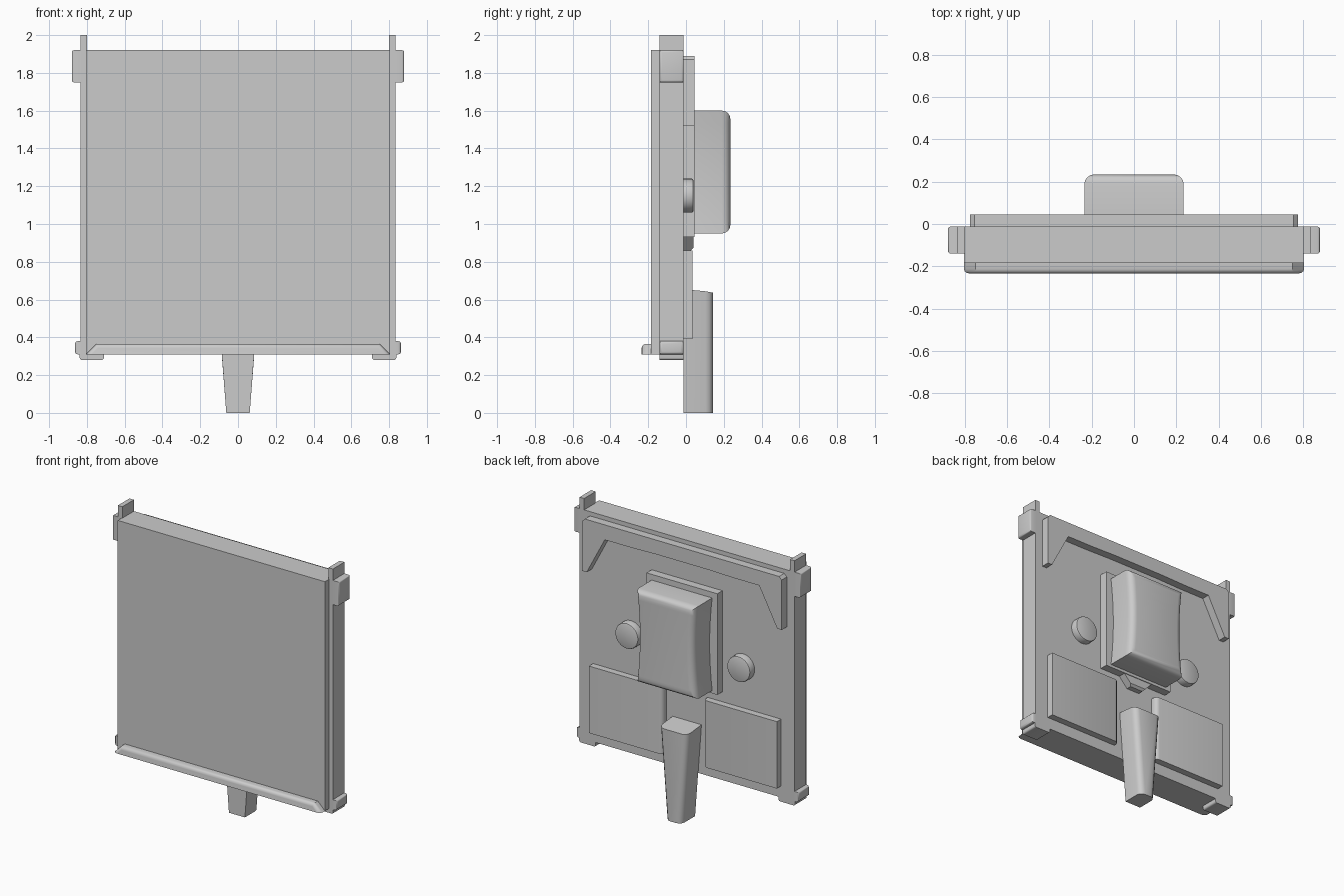
import bpy
import bmesh
from mathutils import Matrix, Vector

cube = bpy.data.objects.get("Cube")
if cube:
    bpy.data.objects.remove(cube, do_unlink=True)

grey = bpy.data.materials.new("plain_grey")
grey.use_nodes = True
grey.diffuse_color = (0.6, 0.6, 0.6, 1)
grey.node_tree.nodes["Principled BSDF"].inputs["Base Color"].default_value = (0.6, 0.6, 0.6, 1)


def finish(name, bm, bevel, pick, segments):
    """Bevel the picked edges and turn the mesh into a shaded object."""
    bmesh.ops.recalc_face_normals(bm, faces=bm.faces)
    if bevel:
        edges = [e for e in bm.edges if pick(*((e.verts[0].co + e.verts[1].co) / 2))]
        bmesh.ops.bevel(bm, geom=edges, offset=bevel, segments=segments,
                        profile=0.5, affect='EDGES', clamp_overlap=True)
    mesh = bpy.data.meshes.new(name)
    bm.to_mesh(mesh)
    bm.free()
    mesh.materials.append(grey)
    obj = bpy.data.objects.new(name, mesh)
    bpy.context.collection.objects.link(obj)
    bpy.ops.object.select_all(action='DESELECT')
    obj.select_set(True)
    bpy.context.view_layer.objects.active = obj
    bpy.ops.object.shade_smooth_by_angle(angle=0.6)
    return obj


def prism(name, outline, y0, y1, bevel=0, pick=None, segments=3):
    """Extrude an x-z outline from y0 to y1."""
    bm = bmesh.new()
    face = bm.faces.new([bm.verts.new((x, y0, z)) for x, z in outline])
    new = bmesh.ops.extrude_face_region(bm, geom=[face])["geom"]
    bmesh.ops.translate(bm, vec=Vector((0, y1 - y0, 0)),
                        verts=[v for v in new if isinstance(v, bmesh.types.BMVert)])
    return finish(name, bm, bevel, pick, segments)


def block(name, x0, x1, y0, y1, z0, z1, **kw):
    return prism(name, [(x0, z0), (x1, z0), (x1, z1), (x0, z1)], y0, y1, **kw)


def mirrored(half):
    """Close a right-hand half outline across x = 0."""
    return half + [(-x, z) for x, z in reversed(half)]


BACK = -0.012

# Main panel and the mitred lip along its lower front edge
block("panel", -0.805, 0.805, -0.185, BACK, 0.31, 1.92)
prism("front_lip", mirrored([(0.805, 0.31), (0.75, 0.365)]), -0.235, -0.185,
      bevel=0.022, pick=lambda x, y, z: y < -0.23 and z > 0.32)

# Side rails with clips and feet
for side, s in (("left", 1), ("right", -1)):
    block(side + "_rail", s * 0.8, s * 0.835, -0.14, BACK, 0.3, 2.0)
    block(side + "_upper_clip", s * 0.83, s * 0.88, -0.14, BACK, 1.75, 1.92,
          bevel=0.012, pick=lambda x, y, z: abs(x) > 0.87)
    block(side + "_lower_clip", s * 0.83, s * 0.863, -0.14, BACK, 0.31, 0.38,
          bevel=0.015, pick=lambda x, y, z: abs(x) > 0.86)
    block(side + "_foot", s * 0.71, s * 0.838, -0.14, BACK, 0.28, 0.32,
          bevel=0.012, pick=lambda x, y, z: z < 0.29 and abs(y + 0.076) < 0.01)

    # Low pads on the lower back
    block(side + "_pad", s * 0.16, s * 0.73, BACK, 0.035, 0.39, 0.86,
          bevel=0.03, pick=lambda x, y, z: y > 0.03 and abs(x) < 0.17)

    # Round buttons beside the housing
    bm = bmesh.new()
    turn = Matrix.Translation((s * 0.435, 0.014, 1.15)) @ Matrix.Rotation(1.5708, 4, 'X')
    bmesh.ops.create_cone(bm, cap_ends=True, segments=32, radius1=0.09, radius2=0.09,
                          depth=0.052, matrix=turn)
    finish(side + "_button", bm, 0.01,
           lambda x, y, z: y > 0.035, 2)

# Bracket across the top of the back, with pointed legs
prism("top_bracket", mirrored([(0.2, 1.79), (0.4, 1.785), (0.6, 1.785), (0.74, 1.52),
                               (0.775, 1.52), (0.775, 1.87), (0.755, 1.89)]),
      BACK, 0.045)

# Housing base, its lower tab and the waisted housing
block("housing_base", -0.275, 0.275, BACK, 0.045, 0.93, 1.64)
prism("base_tab", mirrored([(0.05, 0.86), (0.12, 0.935)]), BACK, 0.04,
      bevel=0.015, pick=lambda x, y, z: y > 0.03 and z < 0.87, segments=1)
waist = [(0.235 - 0.02 * (1 - (t / 5) ** 2), 1.275 + 0.065 * t) for t in range(-5, 6)]
prism("housing", mirrored(waist), 0.04, 0.235, bevel=0.045,
      pick=lambda x, y, z: y > 0.23, segments=4)

# Tapered peg hanging below the panel, with a sloped top
peg = prism("peg", mirrored([(0.062, 0), (0.112, 0.655)]), BACK, 0.143, bevel=0.04,
            pick=lambda x, y, z: y > 0.13 and 0.1 < z < 0.6, segments=3)
for v in peg.data.vertices:
    if v.co.z > 0.6:
        v.co.z -= max(0, v.co.y - 0.04) * 0.18
